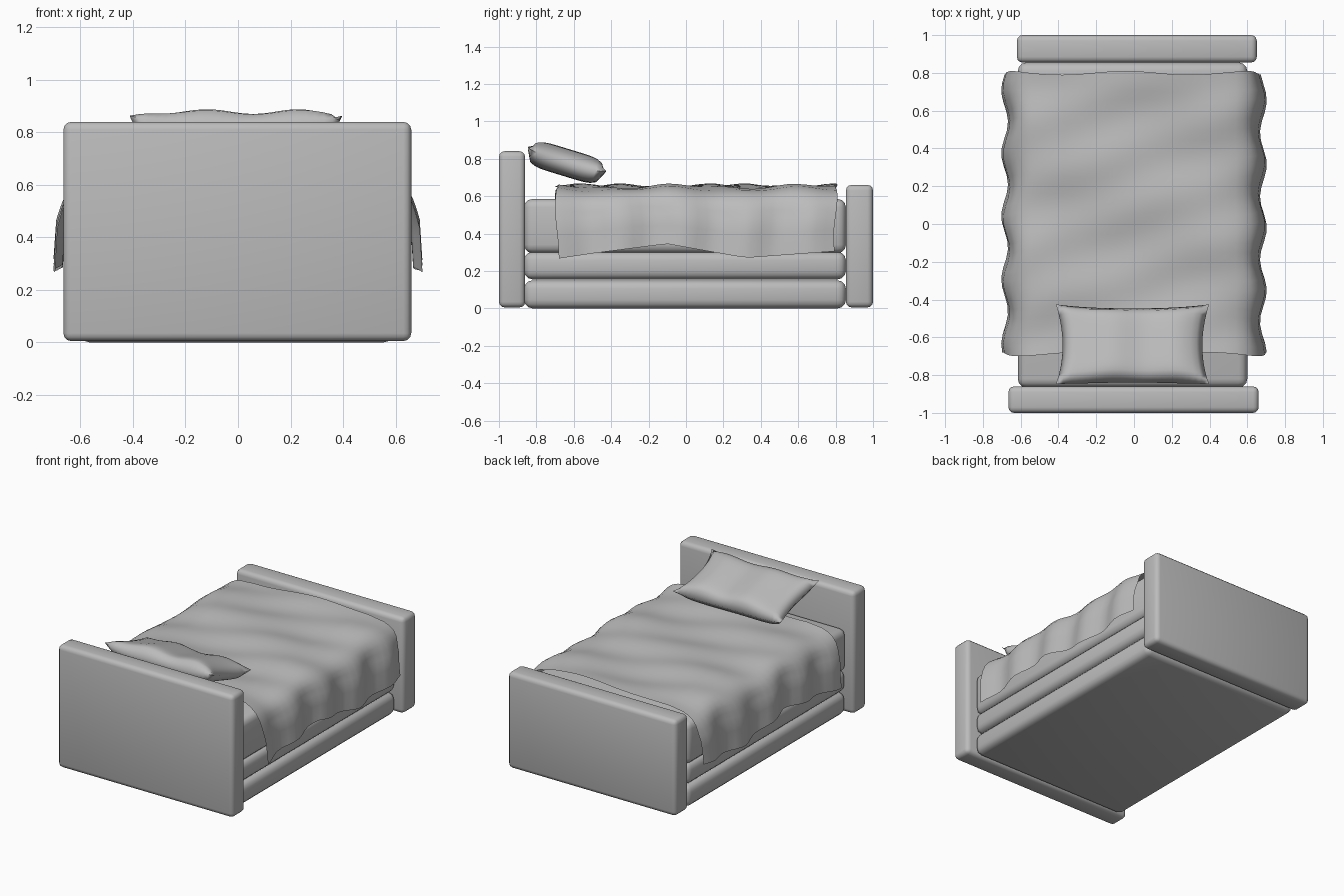
import bpy, bmesh
from math import sin, cos, pi, radians
from mathutils import Matrix, Vector

cube = bpy.data.objects.get("Cube")
if cube:
    bpy.data.objects.remove(cube, do_unlink=True)

grey = bpy.data.materials.new("plain grey")
grey.use_nodes = True
grey.diffuse_color = (0.5, 0.5, 0.5, 1)
grey.node_tree.nodes["Principled BSDF"].inputs["Base Color"].default_value = (0.5, 0.5, 0.5, 1)


def finish(name, bm, smooth_angle):
    """Turn a bmesh into a smooth shaded object."""
    mesh = bpy.data.meshes.new(name)
    bm.to_mesh(mesh)
    bm.free()
    mesh.materials.append(grey)
    ob = bpy.data.objects.new(name, mesh)
    bpy.context.collection.objects.link(ob)
    bpy.ops.object.select_all(action='DESELECT')
    ob.select_set(True)
    bpy.context.view_layer.objects.active = ob
    bpy.ops.object.shade_smooth_by_angle(angle=radians(smooth_angle))
    return ob


def padded_box(name, x, y, z, radius):
    """Box between (min, max) pairs with rounded edges."""
    lo, hi = Vector((x[0], y[0], z[0])), Vector((x[1], y[1], z[1]))
    bm = bmesh.new()
    bmesh.ops.create_cube(bm, size=1, matrix=Matrix.Translation((lo + hi) / 2)
                          @ Matrix.Diagonal((*(hi - lo), 1)))
    bmesh.ops.bevel(bm, geom=bm.edges[:], offset=radius, segments=3,
                    profile=0.5, affect='EDGES')
    return finish(name, bm, 50)


def sheet(bm, nu, nv, point):
    """Grid of quads through point(u, v), u and v running from -1 to 1."""
    rows = [[bm.verts.new(point(2 * i / nu - 1, 2 * j / nv - 1))
             for i in range(nu + 1)] for j in range(nv + 1)]
    for a, b in zip(rows, rows[1:]):
        for i in range(nu):
            bm.faces.new((a[i], a[i + 1], b[i + 1], b[i]))


def along(points, t):
    """Linear interpolation through (t, value) pairs."""
    for (t0, a), (t1, b) in zip(points, points[1:]):
        if t <= t1:
            return a + (b - a) * (t - t0) / (t1 - t0)
    return points[-1][1]


# Head and foot boards
padded_box("headboard", (-0.665, 0.66), (-1, -0.86), (0.005, 0.84), 0.03)
padded_box("footboard", (-0.62, 0.65), (0.855, 1), (0.005, 0.66), 0.03)

# Stacked base, box spring and mattress
padded_box("bed_base", (-0.61, 0.6), (-0.865, 0.855), (0, 0.15), 0.045)
padded_box("box_spring", (-0.61, 0.6), (-0.865, 0.855), (0.155, 0.302), 0.045)
padded_box("mattress", (-0.615, 0.6), (-0.865, 0.855), (0.295, 0.585), 0.045)

# Blanket: half cross-section swept along the bed, with a wavy hem
side_x = [(0, 0), (0.5, 0.54), (0.58, 0.605), (0.66, 0.645), (0.8, 0.675), (1, 0.685)]
drop = [(0, 0), (0.4, 0), (0.5, 0.04), (0.58, 0.11), (0.66, 0.26), (0.8, 0.56), (1, 1)]
hem = [(-0.7, 0.265), (-0.5, 0.295), (-0.1, 0.345), (0.1, 0.31), (0.33, 0.27), (0.8, 0.305)]


def blanket_point(u, v):
    side, s = (1 if u > 0 else -1), abs(u)
    y = 0.055 + 0.745 * v
    fall = along(drop, s)
    top = 0.652 + 0.01 * sin(9 * y + 5 * u) + 0.006 * sin(19 * y - 7 * u)
    z = top + (along(hem, y) - top) * fall
    ripple = 0.018 * cos(2 * pi * (y - 0.35) / 0.34 + 0.5 * side)
    x = side * (along(side_x, s) + ripple * min(1, 2.5 * fall))
    return x, y + 0.01 * sin(10 * u + 2 * v), z


bm = bmesh.new()
sheet(bm, 40, 30, blanket_point)
finish("blanket", bm, 60)

# Pillow: two puffed sheets with pulled out corners, leaning on the headboard
pose = Matrix.Translation((-0.008, -0.643, 0.775)) @ Matrix.Rotation(radians(-17), 4, 'X')


def pillow_half(sign):
    def point(u, v):
        puff = ((1 - u ** 6) * (1 - v ** 6)) ** 0.5
        x = u * (0.37 + 0.035 * v * v)
        y = v * (0.205 + 0.015 * u * u)
        lump = 1 + 0.15 * sin(7 * u + 3.5) * (sign > 0)
        return pose @ Vector((x, y, sign * 0.068 * puff * lump + 0.025 * u ** 4 * v ** 4))
    return point


bm = bmesh.new()
for sign in (1, -1):
    sheet(bm, 24, 16, pillow_half(sign))
bmesh.ops.remove_doubles(bm, verts=bm.verts[:], dist=0.0005)
bmesh.ops.recalc_face_normals(bm, faces=bm.faces[:])
finish("pillow", bm, 80)
